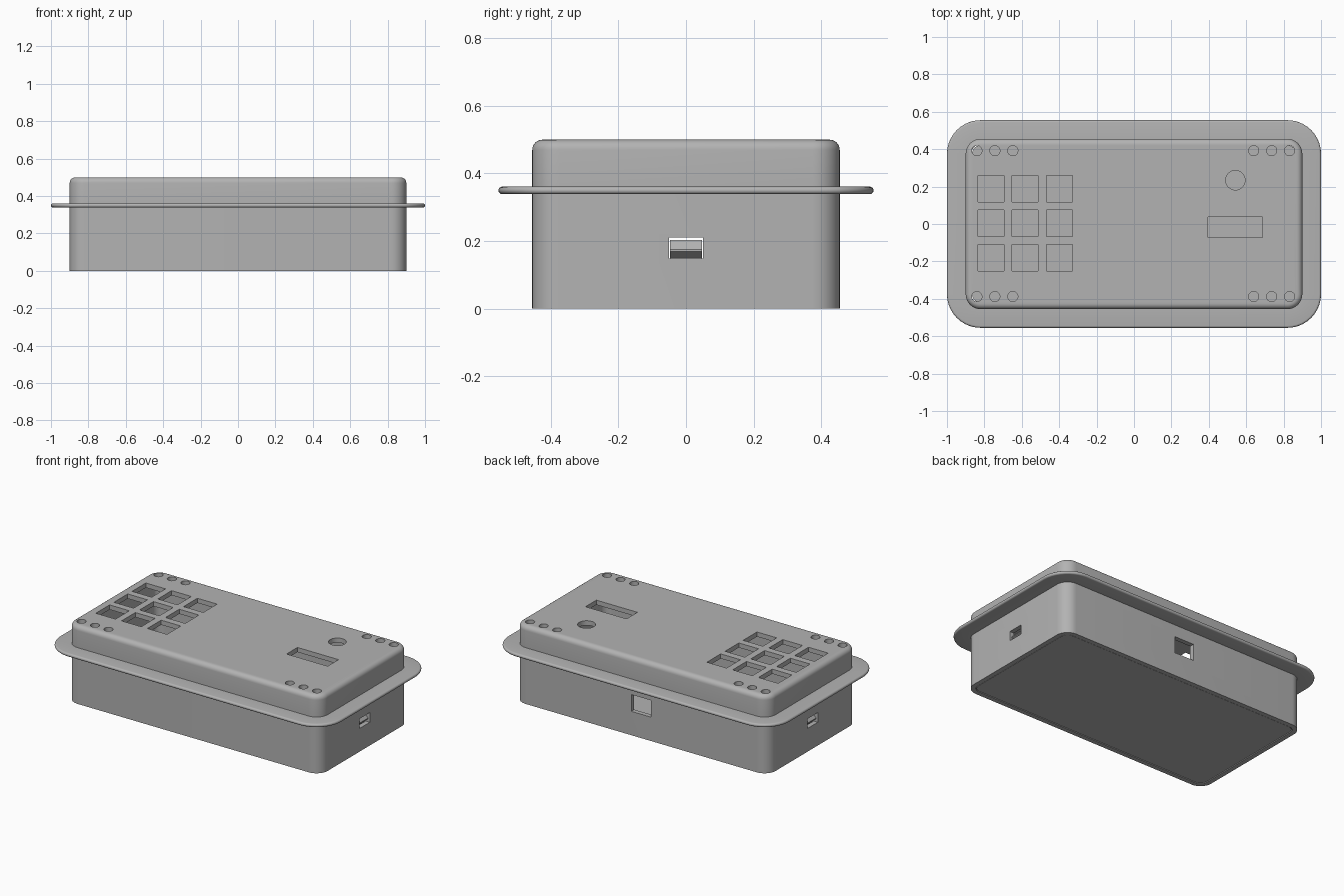
import bpy, bmesh
from math import sin, cos, pi
from mathutils import Matrix, Vector

if "Cube" in bpy.data.objects:
    bpy.data.objects.remove(bpy.data.objects["Cube"])

HALF_X, HALF_Y, CORNER, WALL, TOP = 0.9, 0.455, 0.08, 0.03, 0.5

grey = bpy.data.materials.new("plain grey")
grey.use_nodes = True
grey.diffuse_color = (0.45, 0.45, 0.45, 1)
grey.node_tree.nodes["Principled BSDF"].inputs["Base Color"].default_value = grey.diffuse_color


def finish(bm, name):
    bmesh.ops.recalc_face_normals(bm, faces=bm.faces)
    mesh = bpy.data.meshes.new(name)
    bm.to_mesh(mesh)
    bm.free()
    mesh.materials.append(grey)
    obj = bpy.data.objects.new(name, mesh)
    bpy.context.collection.objects.link(obj)
    return obj


def activate(obj):
    bpy.ops.object.select_all(action='DESELECT')
    obj.select_set(True)
    bpy.context.view_layer.objects.active = obj


def rounded_loop(bm, offset, z, steps=10):
    """Rounded rectangle, grown or shrunk from the case outline."""
    radius = CORNER + offset
    verts = []
    for q, (sx, sy) in enumerate([(1, 1), (-1, 1), (-1, -1), (1, -1)]):
        for i in range(steps + 1):
            a = (q + i / steps) * pi / 2
            verts.append(bm.verts.new((sx * (HALF_X - CORNER) + radius * cos(a),
                                       sy * (HALF_Y - CORNER) + radius * sin(a), z)))
    return verts


def loft(name, profile):
    """Capped skin through rounded loops given as (offset, height)."""
    bm = bmesh.new()
    loops = [rounded_loop(bm, o, z) for o, z in profile]
    for a, b in zip(loops, loops[1:]):
        for i in range(len(a)):
            j = (i + 1) % len(a)
            bm.faces.new((a[i], a[j], b[j], b[i]))
    bm.faces.new(loops[0])
    bm.faces.new(loops[-1])
    return finish(bm, name)


def arc(cx, cz, r, start, end, steps):
    return [(cx + r * cos(start + (end - start) * i / steps),
             cz + r * sin(start + (end - start) * i / steps)) for i in range(steps + 1)]


# Hollow case: inside, bottom rim, walls, rounded flange, filleted top
profile = [(-WALL, TOP - WALL), (-WALL, 0), (0, 0), (0, 0.339)]
profile += arc(0.089, 0.35, 0.011, -pi / 2, pi / 2, 8)
profile += [(0, 0.361)]
profile += arc(-0.03, TOP - 0.03, 0.03, 0, pi / 2, 6)
case = loft("case_shell", profile)

# Openings, all in one cutter
cut = bmesh.new()


def cut_box(center, size):
    bmesh.ops.create_cube(cut, size=1, matrix=Matrix.LocRotScale(Vector(center), None, Vector(size)))


def cut_round(x, y, r):
    bmesh.ops.create_cone(cut, cap_ends=True, segments=32, radius1=r, radius2=r,
                          depth=0.1, matrix=Matrix.Translation((x, y, TOP - 0.02)))


for col in range(3):
    for row in range(3):
        cut_box((-0.765 + 0.183 * col, -0.18 + 0.184 * row, TOP - 0.02), (0.14, 0.14, 0.1))
    for y in (-0.388, 0.392):
        cut_round(-0.84 + 0.096 * col, y, 0.027)
        cut_round(0.64 + 0.096 * col, y, 0.027)
cut_box((0.542, -0.018, TOP - 0.02), (0.292, 0.11, 0.1))
cut_round(0.542, 0.234, 0.052)
cut_box((0, HALF_Y - 0.01, 0.207), (0.14, 0.1, 0.108))
for side in (-1, 1):
    cut_box((side * (HALF_X - 0.01), 0, 0.18), (0.1, 0.102, 0.062))
cutter = finish(cut, "opening_cutter")
cutter.hide_render = True

boolean = case.modifiers.new("openings", 'BOOLEAN')
boolean.operation = 'DIFFERENCE'
boolean.solver = 'EXACT'
boolean.object = cutter
activate(case)
bpy.ops.object.modifier_apply(modifier=boolean.name)
bpy.data.objects.remove(cutter)
bpy.ops.object.shade_smooth_by_angle(angle=pi / 6)

# Base plate inside the bottom rim
base = loft("base_plate", [(-WALL - 0.004, 0.002), (-WALL - 0.004, WALL)])
activate(base)
bpy.ops.object.shade_smooth_by_angle(angle=pi / 6)

# Snap clips rising from the plate into the side slots
CLIP = [(0.842, 0.02), (0.864, 0.02), (0.864, 0.152), (0.89, 0.169),
        (0.89, 0.175), (0.866, 0.203), (0.842, 0.203)]
for side, name in ((1, "left_clip"), (-1, "right_clip")):
    bm = bmesh.new()
    face = bm.faces.new([bm.verts.new((side * x, -0.047, z)) for x, z in CLIP])
    grown = bmesh.ops.extrude_face_region(bm, geom=[face])["geom"]
    bmesh.ops.translate(bm, vec=(0, 0.094, 0),
                        verts=[v for v in grown if isinstance(v, bmesh.types.BMVert)])
    # the extrusion keeps the first face, which closes the near end
    finish(bm, name)
